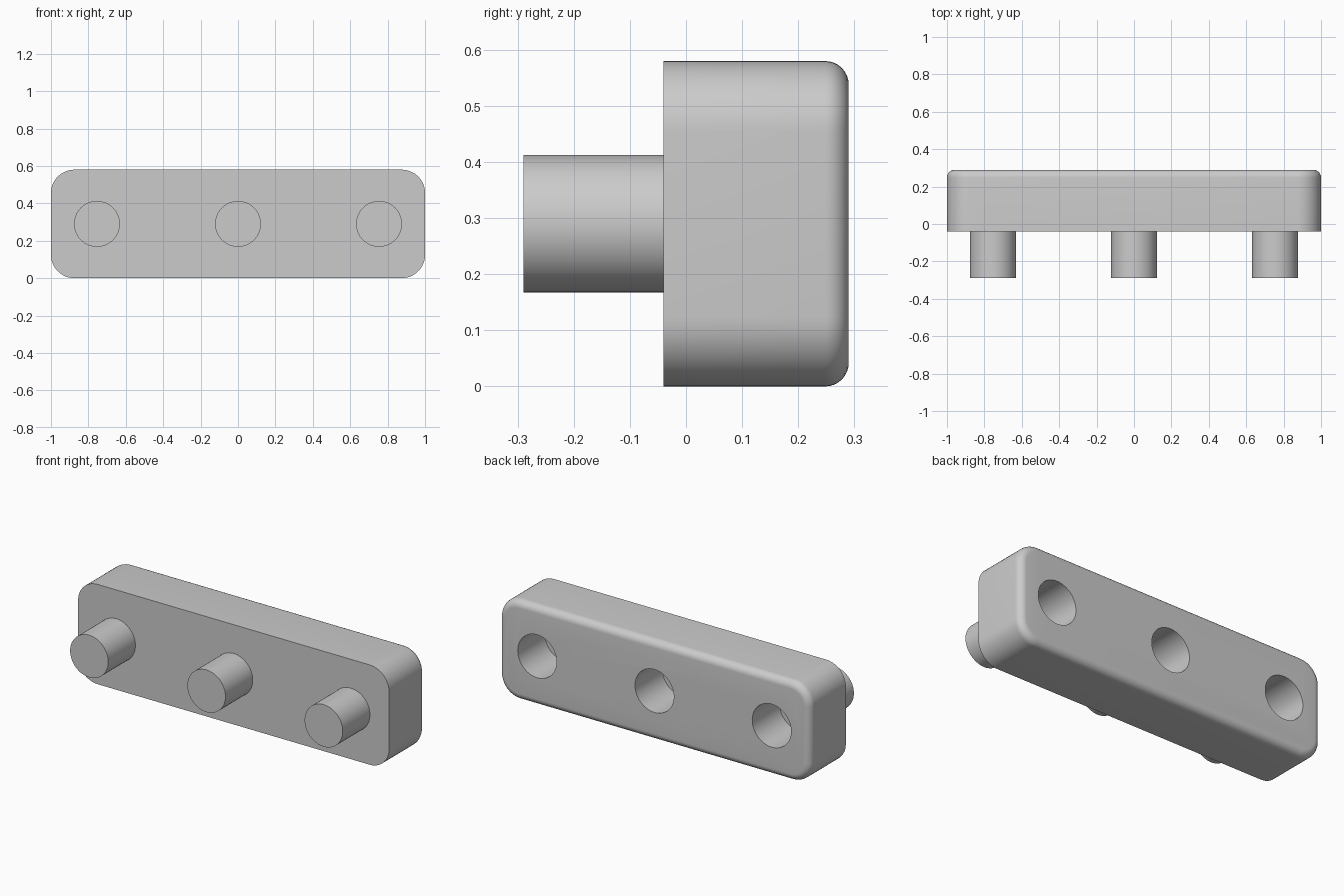
import bpy
import bmesh
import math

# Remove the default cube
cube = bpy.data.objects.get("Cube")
if cube:
    bpy.data.objects.remove(cube, do_unlink=True)

# Main dimensions
WIDTH, HEIGHT = 2.0, 0.58
FRONT, BACK = -0.04, 0.29
CORNER, EDGE = 0.125, 0.042
SPACING = 0.754
PEG_RADIUS, HOLE_RADIUS = 0.1225, 0.125
PEG_LENGTH, HOLE_DEPTH = 0.25, 0.25
MID = HEIGHT / 2

# Single material
grey = bpy.data.materials.new("light grey")
grey.use_nodes = True
colour = (0.6, 0.6, 0.6, 1)
grey.diffuse_color = colour
grey.node_tree.nodes["Principled BSDF"].inputs["Base Color"].default_value = colour


def activate(obj):
    bpy.ops.object.select_all(action="DESELECT")
    obj.select_set(True)
    bpy.context.view_layer.objects.active = obj


def cylinder(name, x, y0, y1, radius):
    """Cylinder lying along y from y0 to y1."""
    bpy.ops.mesh.primitive_cylinder_add(
        vertices=64, radius=radius, depth=y1 - y0,
        location=(x, (y0 + y1) / 2, MID), rotation=(math.pi / 2, 0, 0))
    obj = bpy.context.object
    obj.name = name
    obj.data.materials.append(grey)
    return obj


def smooth(obj):
    activate(obj)
    bpy.ops.object.shade_smooth_by_angle(angle=math.radians(35))


# Bar: block with rounded corners and a softened back rim
bm = bmesh.new()
bmesh.ops.create_cube(bm, size=1)
bmesh.ops.scale(bm, vec=(WIDTH, BACK - FRONT, HEIGHT), verts=bm.verts)
bmesh.ops.translate(bm, vec=(0, (FRONT + BACK) / 2, MID), verts=bm.verts)
long_edges = [e for e in bm.edges
              if abs(e.verts[0].co.y - e.verts[1].co.y) > 0.1]
bmesh.ops.bevel(bm, geom=long_edges, offset=CORNER, segments=12,
                profile=0.5, affect="EDGES")
rim = [e for e in bm.edges if all(v.co.y > BACK - 0.001 for v in e.verts)]
bmesh.ops.bevel(bm, geom=rim, offset=EDGE, segments=8,
                profile=0.5, affect="EDGES")
bmesh.ops.recalc_face_normals(bm, faces=bm.faces)
mesh = bpy.data.meshes.new("bar")
bm.to_mesh(mesh)
bm.free()
mesh.materials.append(grey)
bar = bpy.data.objects.new("bar", mesh)
bpy.context.collection.objects.link(bar)

# Pegs on the front, blind sockets in the back
for label, x in (("right", -SPACING), ("middle", 0), ("left", SPACING)):
    cutter = cylinder("socket_cutter", x, BACK - HOLE_DEPTH, BACK + 0.1, HOLE_RADIUS)
    cutter.hide_render = True
    activate(bar)
    cut = bar.modifiers.new("socket", "BOOLEAN")
    cut.operation = "DIFFERENCE"
    cut.solver = "EXACT"
    cut.object = cutter
    bpy.ops.object.modifier_apply(modifier=cut.name)
    bpy.data.objects.remove(cutter, do_unlink=True)
    smooth(cylinder(label + "_peg", x, FRONT - PEG_LENGTH, FRONT, PEG_RADIUS))

smooth(bar)
